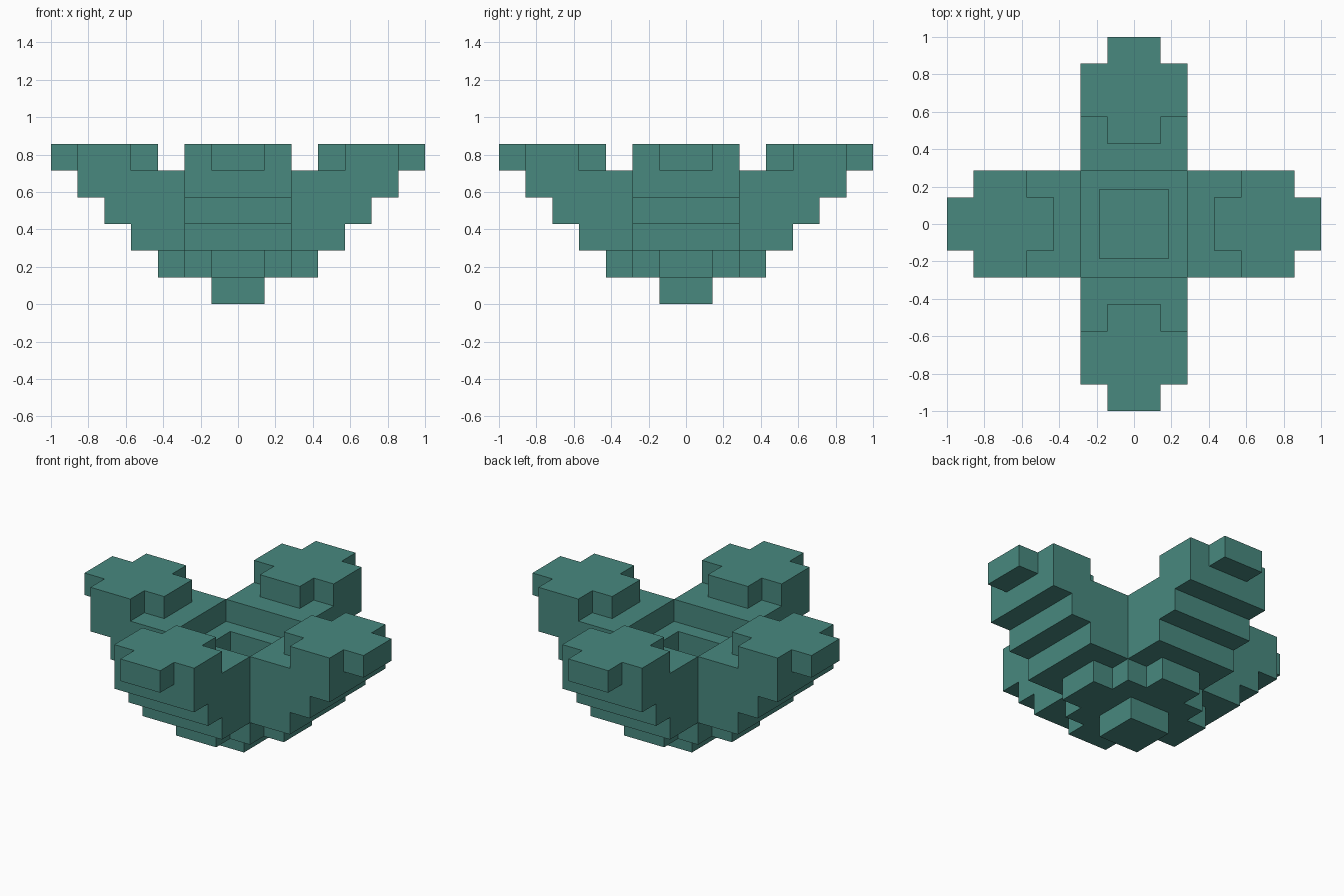
import bpy
import bmesh
import math
from mathutils import Matrix, Vector

cube = bpy.data.objects.get("Cube")
if cube:
    bpy.data.objects.remove(cube, do_unlink=True)

U = 1 / 7  # one block step

teal = bpy.data.materials.new("teal")
teal.use_nodes = True
TEAL = (0.065, 0.25, 0.212, 1.0)
teal.diffuse_color = TEAL
teal.node_tree.nodes["Principled BSDF"].inputs["Base Color"].default_value = TEAL


def finish(name, bm, turn=0):
    """Scale from block steps, turn about z and make the object."""
    bmesh.ops.recalc_face_normals(bm, faces=bm.faces)
    bm.transform(Matrix.Rotation(turn, 4, "Z") @ Matrix.Scale(U, 4))
    mesh = bpy.data.meshes.new(name)
    bm.to_mesh(mesh)
    bm.free()
    mesh.materials.append(teal)
    obj = bpy.data.objects.new(name, mesh)
    bpy.context.collection.objects.link(obj)
    return obj


def prism(points, along):
    """Extrude a closed outline along a vector."""
    bm = bmesh.new()
    face = bm.faces.new([bm.verts.new(p) for p in points])
    ext = bmesh.ops.extrude_face_region(bm, geom=[face], use_keep_orig=True)
    moved = [g for g in ext["geom"] if isinstance(g, bmesh.types.BMVert)]
    bmesh.ops.translate(bm, verts=moved, vec=Vector(along))
    return bm


def plus(cx, z, core, reach):
    """Outline of a square with a two-step-wide tab on each side."""
    corner = [(reach, -1), (reach, 1), (core, 1), (core, core) if core > 1 else None]
    quarter = [(reach, -1), (reach, 1), (core, 1), (core, core), (1, core)]
    pts = []
    for k in range(4):
        c, s = round(math.cos(k * math.pi / 2)), round(math.sin(k * math.pi / 2))
        pts += [(cx + x * c - y * s, x * s + y * c, z) for x, y in quarter]
    # drop repeated neighbours
    return [p for i, p in enumerate(pts) if p != pts[i - 1]]


# Foot and the tabbed plate above it
square = [(-1, -1, 0), (1, -1, 0), (1, 1, 0), (-1, 1, 0)]
finish("foot", prism(square, (0, 0, 1)))
finish("lower_plate", prism(plus(0, 1, 2, 3), (0, 0, 1)))

# Centre block with a square well sunk into its top
bm = prism([(x * 2, y * 2, 2) for x, y, _ in square], (0, 0, 2))
bm.faces.ensure_lookup_table()
top = max(bm.faces, key=lambda f: f.calc_center_median().z)
bmesh.ops.recalc_face_normals(bm, faces=bm.faces)
bmesh.ops.inset_region(bm, faces=[top], thickness=1)
ext = bmesh.ops.extrude_face_region(bm, geom=[top])
bmesh.ops.delete(bm, geom=[top], context="FACES_ONLY") if top.is_valid else None
floor = [g for g in ext["geom"] if isinstance(g, bmesh.types.BMVert)]
bmesh.ops.translate(bm, verts=floor, vec=(0, 0, -1))
finish("centre_well", bm)

# Four stepped arms, each carrying a plus-shaped pad
stairs = [(2, 2), (4, 2), (4, 3), (5, 3), (5, 4), (6, 4), (6, 5), (2, 5)]
for k, side in enumerate(("left", "back", "right", "front")):
    turn = k * math.pi / 2
    finish(side + "_arm", prism([(x, -2, z) for x, z in stairs], (0, 4, 0)), turn)
    # the pad spans 3 to 7 along the arm, with a body from 4 to 6
    body = [(3, -1), (4, -1), (4, -2), (6, -2), (6, -1), (7, -1)]
    outline = body + [(x, -y) for x, y in reversed(body)]
    finish(side + "_pad", prism([(x, y, 5) for x, y in outline], (0, 0, 1)), turn)
